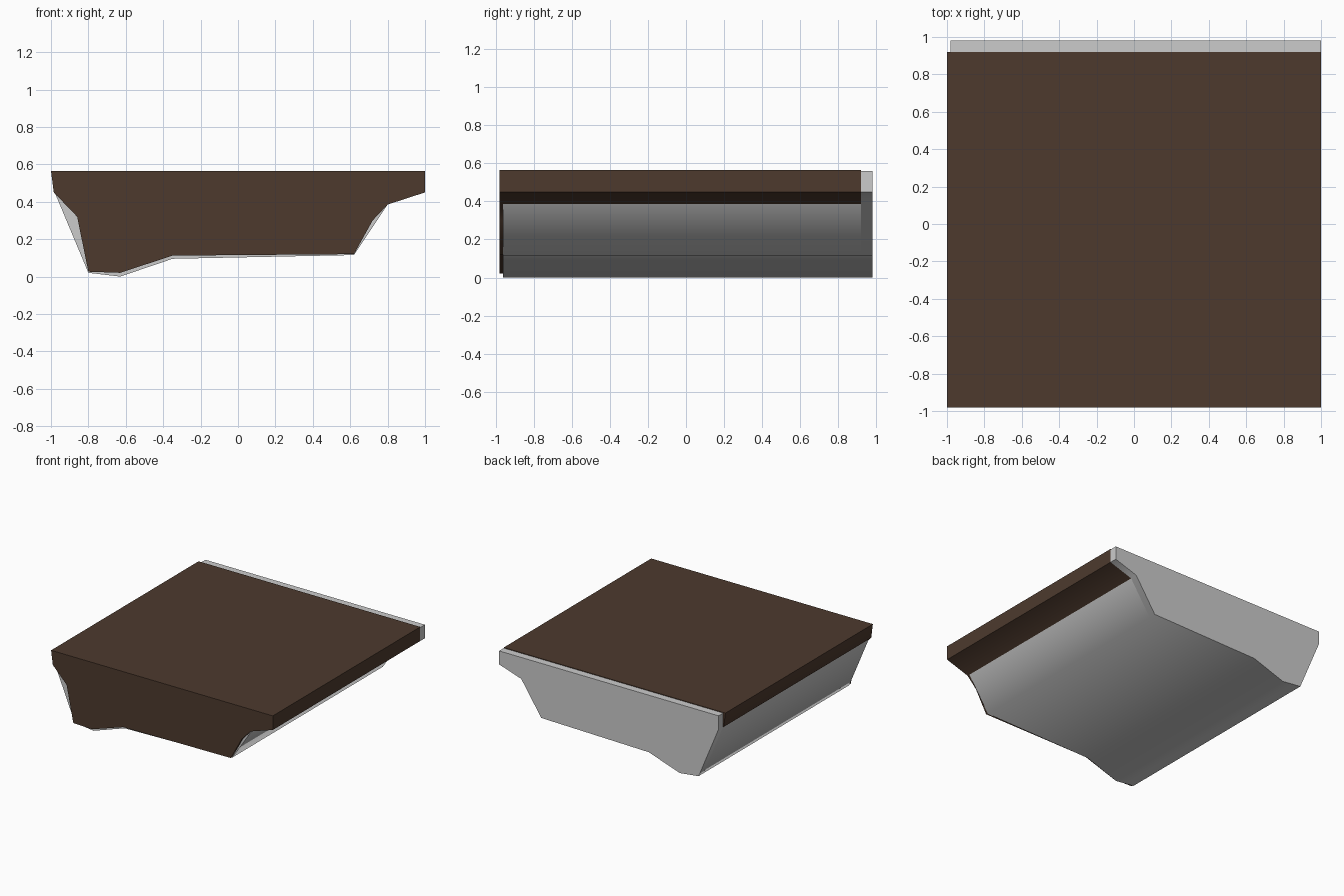
import bpy
import bmesh
import math

if "Cube" in bpy.data.objects:
    bpy.data.objects.remove(bpy.data.objects["Cube"])


def add_prism(bm, profile, y0, y1):
    """Extrude an (x, z) profile from y0 to y1 as a closed prism."""
    front = [bm.verts.new((x, y0, z)) for x, z in profile]
    back = [bm.verts.new((x, y1, z)) for x, z in profile]
    bm.faces.new(front)
    bm.faces.new(back[::-1])
    n = len(profile)
    for i in range(n):
        j = (i + 1) % n
        bm.faces.new((front[i], back[i], back[j], front[j]))


def make_object(name, prisms, colour=None):
    bm = bmesh.new()
    for p in prisms:
        add_prism(bm, *p)
    bmesh.ops.recalc_face_normals(bm, faces=bm.faces)
    mesh = bpy.data.meshes.new(name)
    bm.to_mesh(mesh)
    bm.free()
    ob = bpy.data.objects.new(name, mesh)
    bpy.context.collection.objects.link(ob)
    if colour:
        mat = bpy.data.materials.new(name + "_colour")
        mat.diffuse_color = colour
        mat.use_nodes = True
        mat.node_tree.nodes["Principled BSDF"].inputs["Base Color"].default_value = mat.diffuse_color
        mesh.materials.append(mat)
    bpy.ops.object.select_all(action='DESELECT')
    ob.select_set(True)
    bpy.context.view_layer.objects.active = ob
    bpy.ops.object.shade_smooth_by_angle(angle=math.radians(65))
    return ob


# Underside shared by the grey lining and its end plate, right to left
underside = [(0.8, 0.385), (0.62, 0.115), (-0.35, 0.095),
             (-0.63, 0.0), (-0.8, 0.02), (-0.98, 0.45)]

# Brown block with overhanging top slab
block = [(-1, 0.565), (1, 0.565), (1, 0.45), (0.8, 0.385), (0.72, 0.3),
         (0.62, 0.12), (-0.35, 0.112), (-0.63, 0.02), (-0.8, 0.026),
         (-0.86, 0.32), (-0.985, 0.45)]
make_object("wooden_block", [(block, -0.98, 0.92)], (0.075, 0.042, 0.027, 1))

# Grey casing: lower hull plus full-height back plate
plate = [(-0.98, 0.56), (1, 0.56), (1, 0.45)] + underside
make_object("grey_casing", [(underside, -0.96, 0.92), (plate, 0.92, 0.98)])
